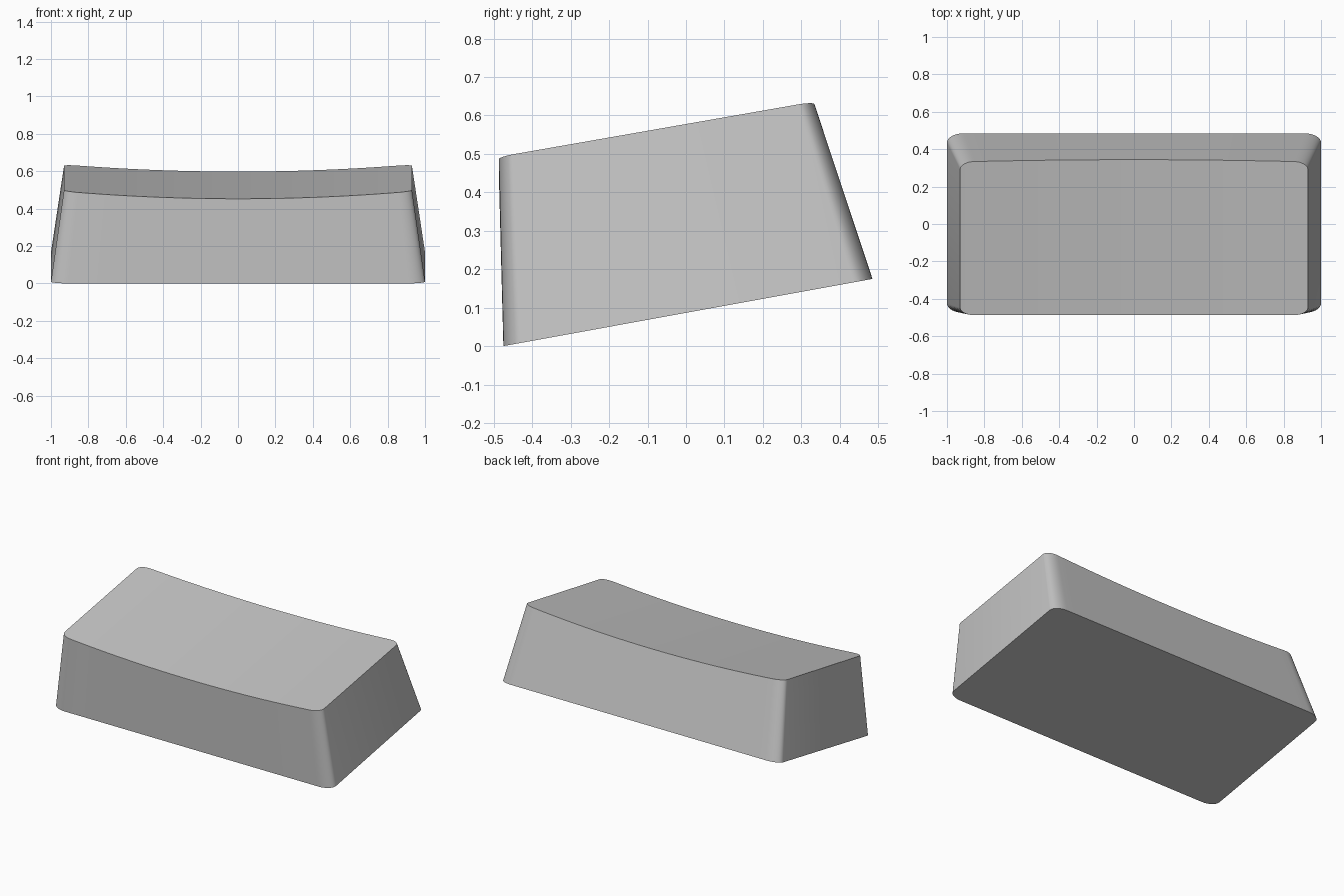
import bpy, bmesh, math

cube = bpy.data.objects.get("Cube")
if cube:
    bpy.data.objects.remove(cube, do_unlink=True)

grey = bpy.data.materials.new("light_grey")
grey.use_nodes = True
colour = (0.55, 0.55, 0.55, 1)
grey.diffuse_color = colour
grey.node_tree.nodes["Principled BSDF"].inputs["Base Color"].default_value = colour

ARC, SPAN = 8, 32  # steps per rounded corner and along the straight edge


def edge_profile(half, rx, ry):
    """Left-to-right (x, inset) points of one long edge with rounded ends."""
    straight = half - rx
    angles = [math.pi / 2 * i / ARC for i in range(ARC)]
    left = [(-straight - rx * math.cos(a), ry * (1 - math.sin(a))) for a in angles]
    middle = [(straight * (2 * i / SPAN - 1), 0) for i in range(SPAN + 1)]
    return left + middle + [(-x, d) for x, d in reversed(left)]


def base_z(y):
    return 0.182 * (y + 0.475)


def top_z(x, y):
    return 0.497 + 0.175 * (y + 0.46) - 0.04 * (1 - (x / 0.93) ** 2)


bm = bmesh.new()
base = edge_profile(1.0, 0.09, 0.05)
top = edge_profile(0.93, 0.075, 0.04)

# Sloping base outline
base_front = [bm.verts.new((x, -0.475 + d, base_z(-0.475 + d))) for x, d in base]
base_back = [bm.verts.new((x, 0.485 - d, base_z(0.485 - d))) for x, d in base]

# Dished top outline; the leaning back wall moves outward where the dish dips
top_front, top_back = [], []
for x, d in top:
    y = -0.487 + d
    top_front.append(bm.verts.new((x, y, top_z(x, y))))
    y = 0.332 - d + 0.012 * (1 - (x / 0.93) ** 2)
    top_back.append(bm.verts.new((x, y, top_z(x, y))))

# Walls, top and underside as strips between the outlines
for lower, upper in ((base_front, top_front), (top_front, top_back),
                     (top_back, base_back), (base_back, base_front)):
    for i in range(len(lower) - 1):
        bm.faces.new((lower[i], lower[i + 1], upper[i + 1], upper[i]))
for i in (0, -1):
    bm.faces.new((base_front[i], base_back[i], top_back[i], top_front[i]))
bmesh.ops.recalc_face_normals(bm, faces=bm.faces)

mesh = bpy.data.meshes.new("keycap_body")
bm.to_mesh(mesh)
bm.free()
mesh.materials.append(grey)
body = bpy.data.objects.new("keycap_body", mesh)
bpy.context.collection.objects.link(body)

# Smooth corners, crisp rims
bpy.context.view_layer.objects.active = body
body.select_set(True)
bpy.ops.object.shade_smooth_by_angle(angle=math.radians(35))
